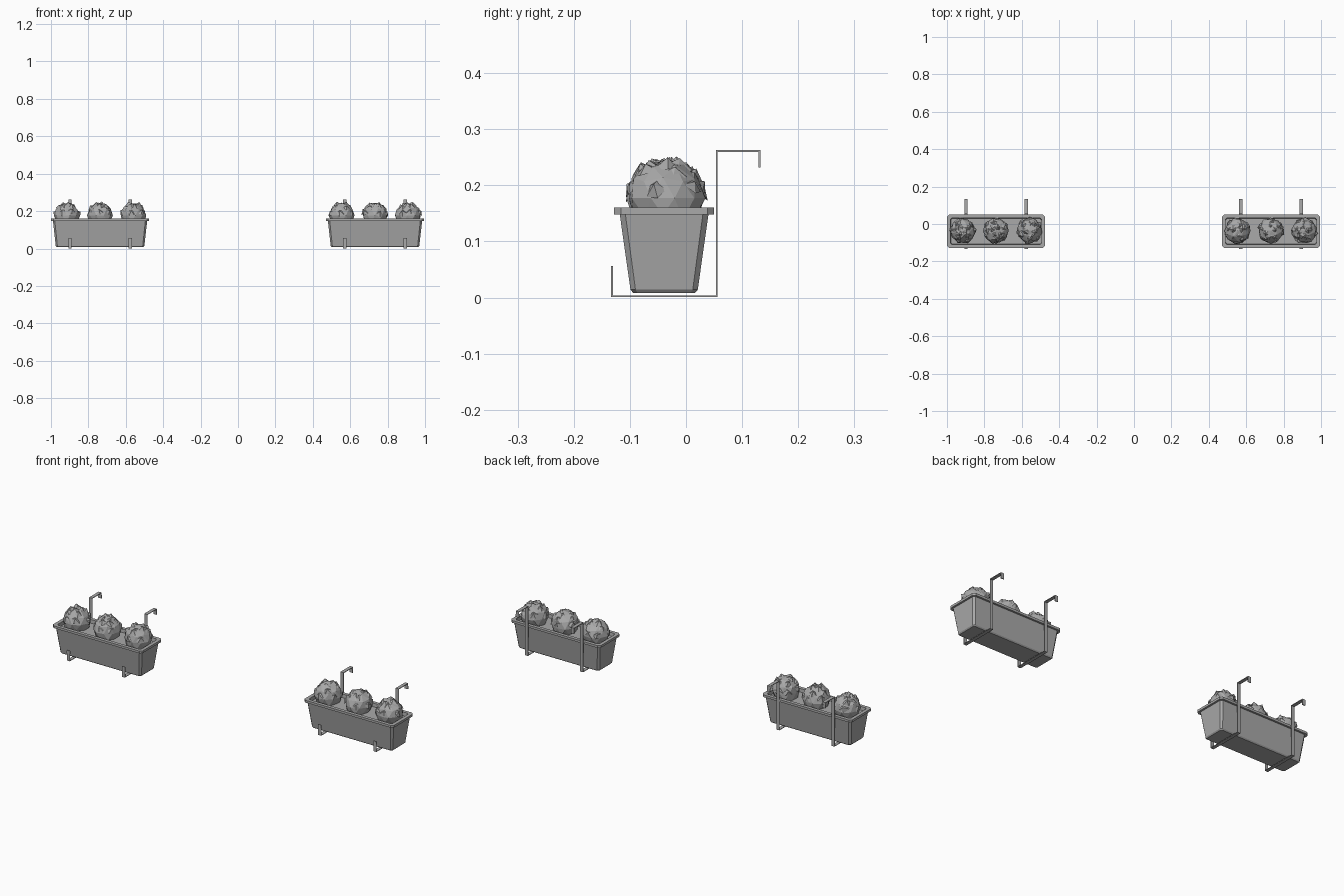
import bpy, bmesh, math, random
from mathutils import Vector, Matrix

if "Cube" in bpy.data.objects:
    bpy.data.objects.remove(bpy.data.objects["Cube"], do_unlink=True)

random.seed(7)
grey = bpy.data.materials.new("plain grey")
grey.use_nodes = True
grey.diffuse_color = (0.4, 0.4, 0.4, 1)
grey.node_tree.nodes["Principled BSDF"].inputs["Base Color"].default_value = (0.4, 0.4, 0.4, 1)

CENTRE_Y = -0.039


def finish(bm, name, location):
    mesh = bpy.data.meshes.new(name)
    bmesh.ops.recalc_face_normals(bm, faces=bm.faces)
    bm.to_mesh(mesh)
    bm.free()
    mesh.materials.append(grey)
    obj = bpy.data.objects.new(name, mesh)
    obj.location = location
    bpy.context.collection.objects.link(obj)
    return obj


def ring(bm, hx, hy, z, cut):
    """Rectangle with chamfered corners."""
    points = []
    for sx, sy in ((1, 1), (-1, 1), (-1, -1), (1, -1)):
        pair = [(sx * hx, sy * (hy - cut)), (sx * (hx - cut), sy * hy)]
        points += pair if sx * sy > 0 else pair[::-1]
    return [bm.verts.new((x, y, z)) for x, y in points]


def trough(name, x):
    """Tapered box with a rim, hollowed down to the soil."""
    bm = bmesh.new()
    profile = [(0.232, 0.055, 0.008, 0.008), (0.237, 0.060, 0.014, 0.009),
               (0.252, 0.079, 0.148, 0.010), (0.262, 0.089, 0.148, 0.012),
               (0.262, 0.089, 0.160, 0.012), (0.244, 0.071, 0.160, 0.008),
               (0.242, 0.069, 0.142, 0.008)]
    rings = [ring(bm, *p) for p in profile]
    for a, b in zip(rings, rings[1:]):
        for i in range(8):
            j = (i + 1) % 8
            bm.faces.new((a[i], a[j], b[j], b[i]))
    bm.faces.new(rings[0])
    bm.faces.new(rings[-1])
    finish(bm, name, (x, CENTRE_Y, 0))


def bracket(name, x):
    """Bent flat strap: front lip, floor, back upright and rail hook."""
    path = [(-0.132, 0.055), (-0.132, 0.002), (0.055, 0.002),
            (0.055, 0.261), (0.131, 0.261), (0.131, 0.235)]
    bm = bmesh.new()
    t = 0.0015
    for (y0, z0), (y1, z1) in zip(path, path[1:]):
        size = (0.018, abs(y1 - y0) + 2 * t, abs(z1 - z0) + 2 * t)
        mid = Vector((0, (y0 + y1) / 2, (z0 + z1) / 2))
        bmesh.ops.create_cube(bm, size=1, matrix=Matrix.Translation(mid) @ Matrix.Diagonal((*size, 1)))
    # Thickened strap ends
    for y, z in ((-0.132, 0.046), (0.131, 0.240)):
        bmesh.ops.create_cube(bm, size=1, matrix=Matrix.Translation((0, y, z))
                              @ Matrix.Diagonal((0.018, 0.004, 0.016, 1)))
    finish(bm, name, (x, 0, 0))


def bush(name, x):
    """Faceted ball with folded leaf tufts over its upper half."""
    bm = bmesh.new()
    bmesh.ops.create_icosphere(bm, subdivisions=2, radius=0.068)
    for v in bm.verts:
        v.co *= random.uniform(0.95, 1.06)
    spots = [(0, 0.1, 4), (1, 0.75, 5), (2, 1.25, 6)]
    for level, tilt, count in spots:
        for k in range(count):
            turn = math.tau * (k + random.uniform(-0.25, 0.25)) / count + level
            lean = tilt + random.uniform(-0.12, 0.12) + (0.3 if level == 0 else 0)
            out = Vector((math.sin(lean) * math.cos(turn), math.sin(lean) * math.sin(turn), math.cos(lean)))
            slant = (out + Vector((0, 0, 0.5))).normalized()
            place = Matrix.Translation(out * 0.066) @ slant.to_track_quat('Z', 'Y').to_matrix().to_4x4()
            place = place @ Matrix.Rotation(random.uniform(0, math.tau), 4, 'Z')
            tuft = bmesh.ops.create_cone(bm, cap_ends=True, segments=5, radius1=0.023,
                                         radius2=0, depth=0.016, matrix=place)
            for v in tuft["verts"]:
                v.co += Vector([random.uniform(-0.004, 0.004) for _ in range(3)])
    bm.transform(Matrix.Rotation(random.uniform(0, math.tau), 4, 'Z'))
    finish(bm, name, (x, CENTRE_Y + 0.003, 0.177))


for side, centre in (("right", -0.7375), ("left", 0.7325)):
    trough(f"{side}_planter_box", centre)
    for i, dx in enumerate((-0.161, 0.161)):
        bracket(f"{side}_hanging_bracket_{i + 1}", centre + dx)
    for i in range(3):
        bush(f"{side}_bush_{i + 1}", centre + (i - 1) * 0.178)
